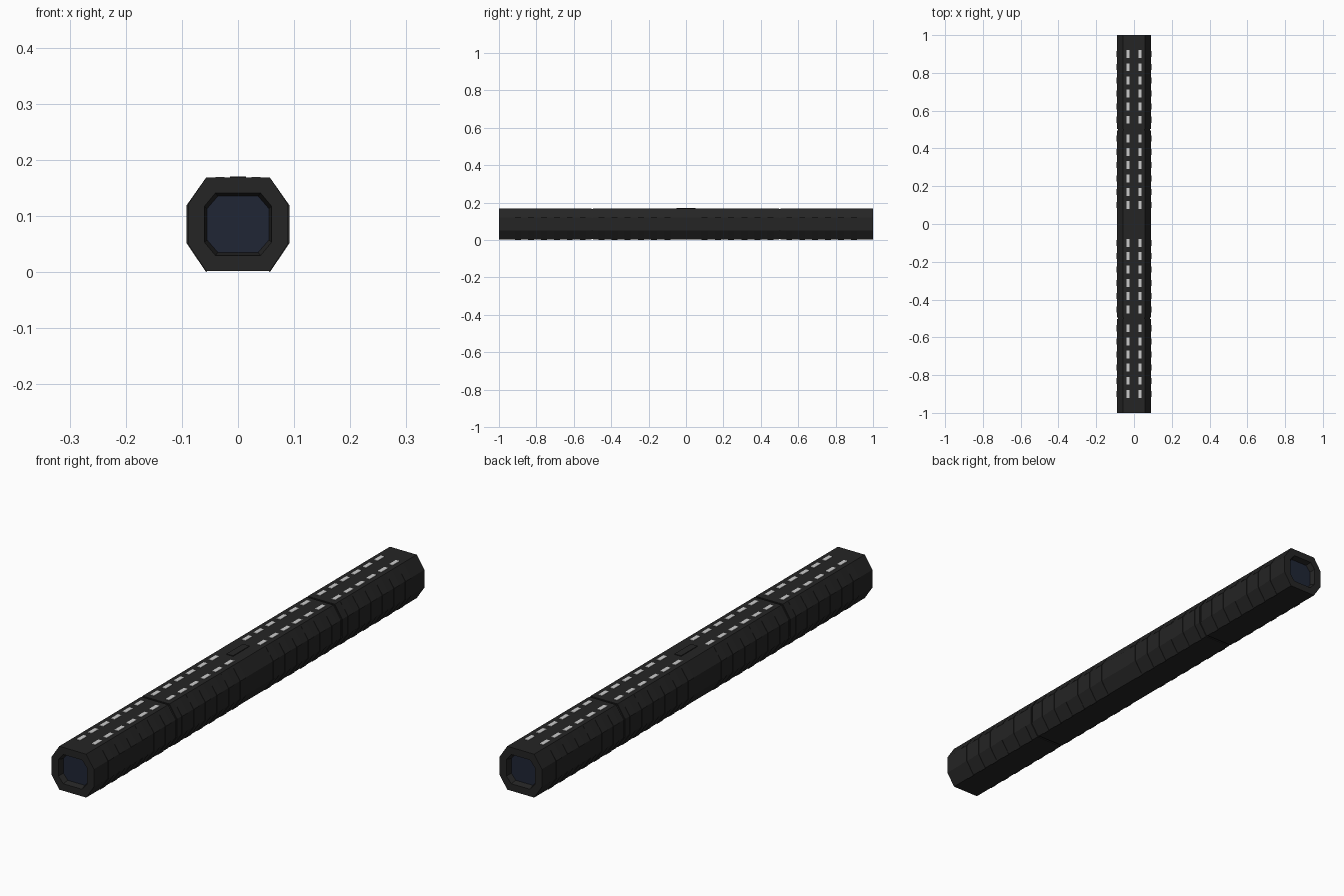
import bpy, bmesh

if "Cube" in bpy.data.objects:
    bpy.data.objects.remove(bpy.data.objects["Cube"])


def material(name, rgb):
    m = bpy.data.materials.new(name)
    m.diffuse_color = (*rgb, 1)
    m.use_nodes = True
    m.node_tree.nodes["Principled BSDF"].inputs["Base Color"].default_value = m.diffuse_color
    return m


DARK = material("dark_shell", (0.018, 0.018, 0.018))
GLASS = material("blue_glass", (0.014, 0.019, 0.036))
LAMP = material("pale_lamp", (0.55, 0.55, 0.55))
MID = 0.085


def finish(name, bm, mat):
    bmesh.ops.recalc_face_normals(bm, faces=bm.faces)
    me = bpy.data.meshes.new(name)
    bm.to_mesh(me)
    bm.free()
    me.materials.append(mat)
    ob = bpy.data.objects.new(name, me)
    bpy.context.collection.objects.link(ob)
    return ob


def octagon(w, h, cw, ch):
    # half width, half height, half flat width, half flat height
    return [(cw, h), (w, ch), (w, -ch), (cw, -h),
            (-cw, -h), (-w, -ch), (-w, ch), (-cw, h)]


def loft(bm, rings, cap=False, closed=True):
    loops = [[bm.verts.new((x, y, MID + z)) for x, z in prof] for y, prof in rings]
    for a, b in zip(loops, loops[1:]):
        n = len(a)
        for i in range(n if closed else n - 1):
            j = (i + 1) % n
            bm.faces.new((a[i], a[j], b[j], b[i]))
    if cap:
        bm.faces.new(loops[0])
        bm.faces.new(loops[-1])


OUTER = octagon(0.0895, 0.083, 0.057, 0.034)
SEAM = octagon(0.086, 0.0795, 0.055, 0.032)
RIM = octagon(0.060, 0.056, 0.040, 0.032)
PANE = octagon(0.055, 0.050, 0.036, 0.028)

# main tube: recessed ends and narrow seams between the segments
rings = [(-0.978, PANE), (-1, RIM), (-1, OUTER)]
for y in (-0.5, 0.5):
    rings += [(y - 0.004, OUTER), (y - 0.004, SEAM), (y + 0.004, SEAM), (y + 0.004, OUTER)]
rings += [(1, OUTER), (1, RIM), (0.978, PANE)]
bm = bmesh.new()
loft(bm, rings)
finish("octagonal_tube", bm, DARK)

# end windows
for name, y in (("front_window", -0.978), ("back_window", 0.978)):
    bm = bmesh.new()
    bm.faces.new([bm.verts.new((x, y, MID + z)) for x, z in PANE])
    ob = finish(name, bm, GLASS)
    if (ob.data.polygons[0].normal.y > 0) != (y > 0):
        ob.data.flip_normals()

# stations shared by lamps and ribs
half = [0.1 + 0.0705 * i for i in range(6)] + [0.552 + 0.0695 * i for i in range(6)]
stations = [s * y for s in (-1, 1) for y in half]


def box(bm, x, y, z, sx, sy, sz):
    vs = bmesh.ops.create_cube(bm, size=1)["verts"]
    bmesh.ops.scale(bm, vec=(sx, sy, sz), verts=vs)
    bmesh.ops.translate(bm, vec=(x, y, z), verts=vs)


# two rows of roof lamps
bm = bmesh.new()
for y in stations:
    for x in (-0.032, 0.032):
        box(bm, x, y, 0.168, 0.016, 0.042, 0.003)
finish("roof_lamps", bm, LAMP)

# shallow ribs around the flanks
bm = bmesh.new()
for y in stations:
    for s in (-1, 1):
        band = [(s * x, z) for x, z in
                [(0.057, 0.083), (0.0915, 0.034), (0.0915, -0.034), (0.057, -0.085),
                 (0.050, -0.080), (0.084, -0.032), (0.084, 0.032), (0.052, 0.080)]]
        loft(bm, [(y - 0.016, band), (y + 0.016, band)], cap=True)
finish("side_ribs", bm, DARK)

# low roof plate at the middle
bm = bmesh.new()
box(bm, 0, 0, 0.168, 0.028, 0.1, 0.005)
finish("roof_plate", bm, DARK)
